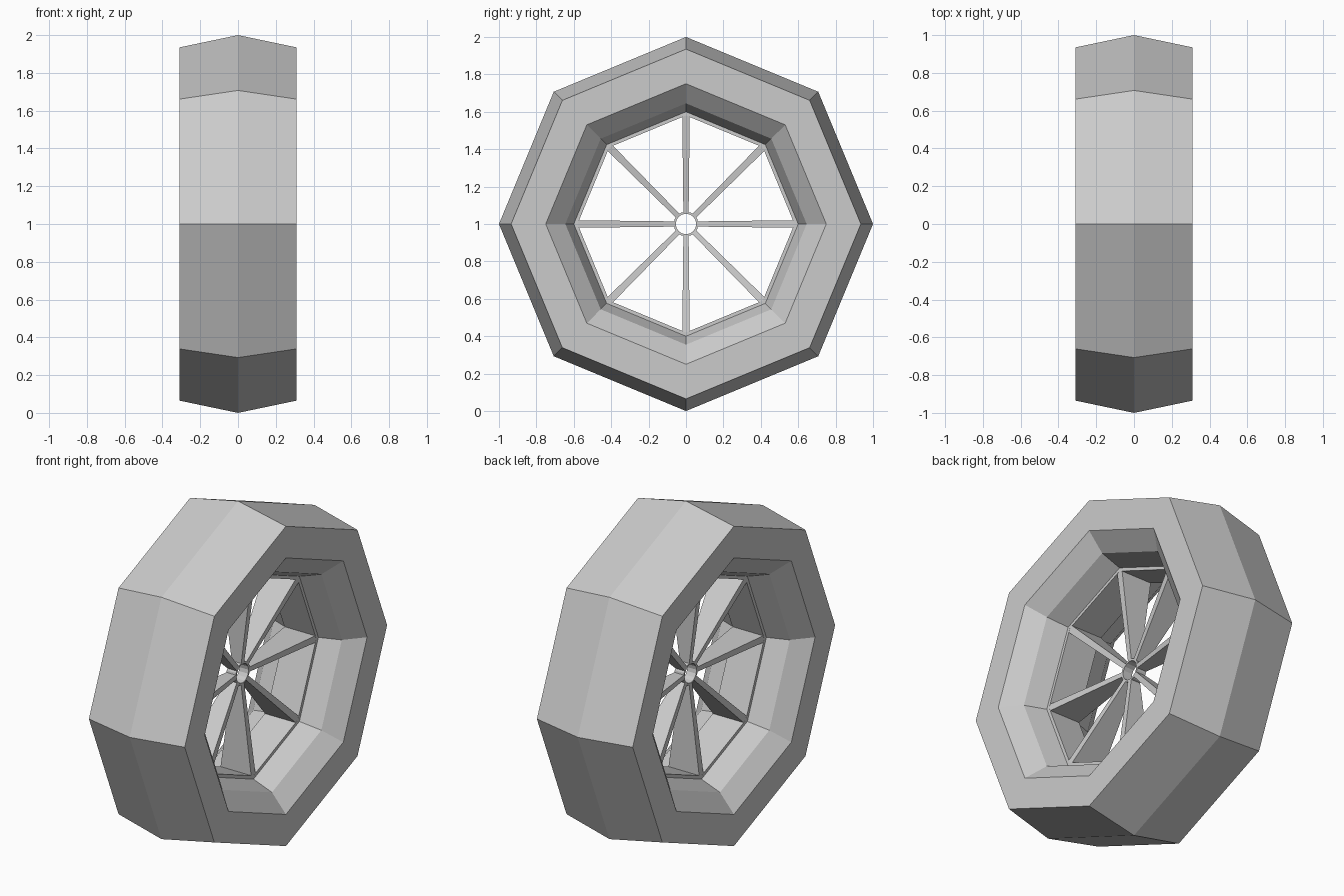
import bpy
import bmesh
from math import cos, sin, pi

cube = bpy.data.objects.get("Cube")
if cube:
    bpy.data.objects.remove(cube)

# Single flat colour
grey = bpy.data.materials.new("light_grey")
grey.use_nodes = True
colour = (0.6, 0.6, 0.6, 1)
grey.diffuse_color = colour
grey.node_tree.nodes["Principled BSDF"].inputs["Base Color"].default_value = colour

SIDES = 8
CENTRE_Z = 1.0


def finish(name, bm):
    bmesh.ops.recalc_face_normals(bm, faces=bm.faces)
    mesh = bpy.data.meshes.new(name)
    bm.to_mesh(mesh)
    bm.free()
    mesh.materials.append(grey)
    obj = bpy.data.objects.new(name, mesh)
    obj.location.z = CENTRE_Z
    bpy.context.collection.objects.link(obj)
    return obj


def ring(name, section, sides):
    """Turn a closed (x, radius) section about the x axis."""
    bm = bmesh.new()
    loops = []
    for i in range(sides):
        a = 2 * pi * i / sides
        loops.append([bm.verts.new((x, r * sin(a), r * cos(a))) for x, r in section])
    n = len(section)
    for i in range(sides):
        a, b = loops[i], loops[(i + 1) % sides]
        for j in range(n):
            k = (j + 1) % n
            bm.faces.new((a[j], a[k], b[k], b[j]))
    return finish(name, bm)


def spoke(name, angle, inner, outer):
    """Wedge between two (radius, half depth, half width) stations."""
    bm = bmesh.new()
    ends = []
    for r, d, w in (inner, outer):
        corners = ((-d, -w), (d, -w), (d, w), (-d, w))
        ends.append([bm.verts.new((x, y, r)) for x, y in corners])
    a, b = ends
    bm.faces.new(a)
    bm.faces.new(b)
    for j in range(4):
        k = (j + 1) % 4
        bm.faces.new((a[j], a[k], b[k], b[j]))
    obj = finish(name, bm)
    obj.rotation_euler.x = angle


# Tyre and rim share one section, mirrored across the middle
half = [(0.31, 0.935), (0.31, 0.75), (0.22, 0.645), (0.1, 0.6), (0.1, 0.58)]
section = [(0, 1)] + half + [(-x, r) for x, r in reversed(half)]
ring("tyre_and_rim", section, SIDES)

# Open hub
ring("hub", [(0.03, 0.055), (0.03, 0.066), (-0.03, 0.066), (-0.03, 0.055)], 2 * SIDES)

# Spokes deepen from the hub to the rim corners
for i in range(SIDES):
    spoke(f"spoke_{i + 1}", 2 * pi * i / SIDES, (0.06, 0.03, 0.014), (0.58, 0.1, 0.02))
